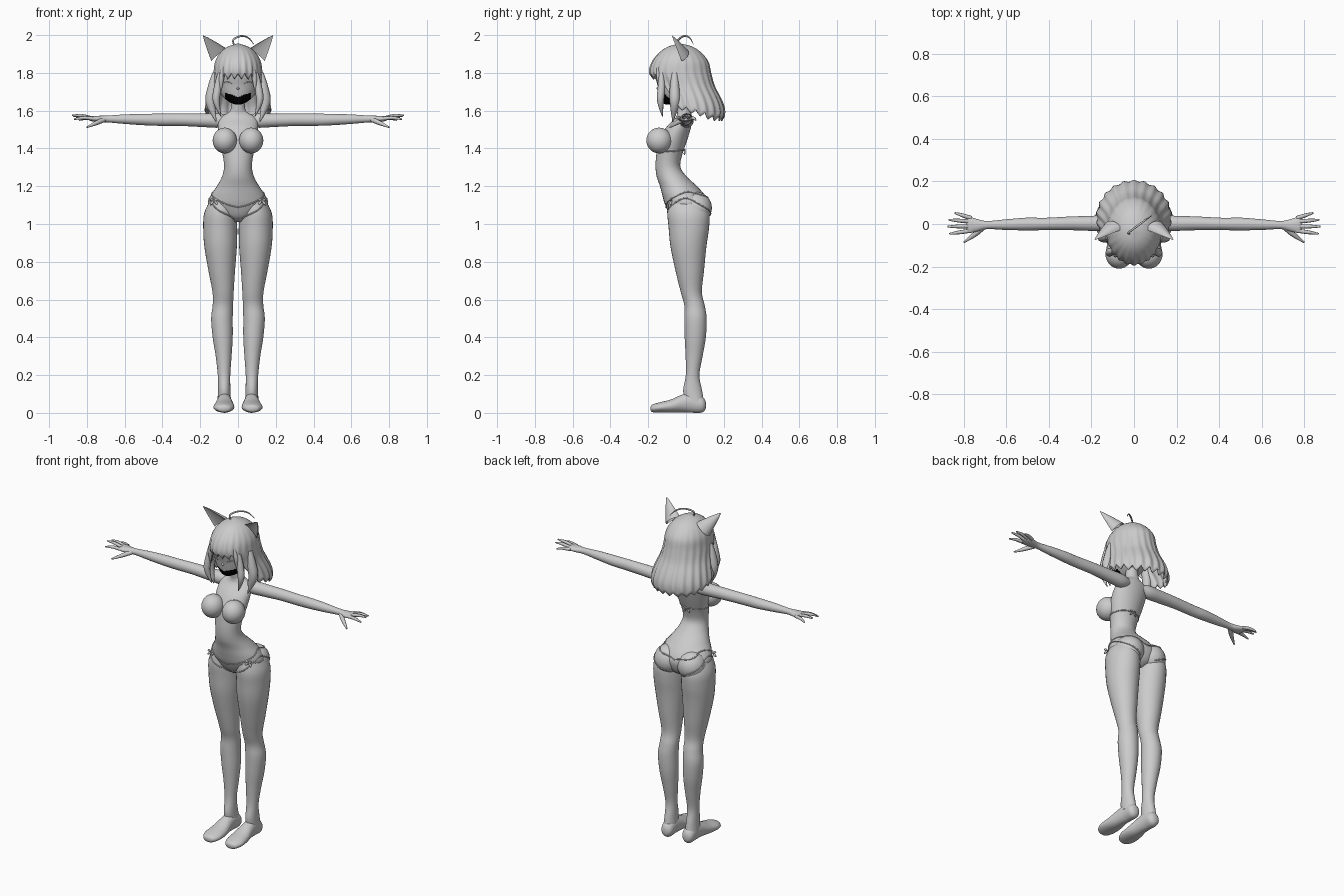
import bpy, bmesh, math
from mathutils import Vector
from mathutils.bvhtree import BVHTree

cube = bpy.data.objects.get("Cube")
if cube:
    bpy.data.objects.remove(cube, do_unlink=True)


def material(name, rgb):
    m = bpy.data.materials.new(name)
    m.use_nodes = True
    m.diffuse_color = (*rgb, 1)
    m.node_tree.nodes["Principled BSDF"].inputs["Base Color"].default_value = (*rgb, 1)
    return m


GREY = material("soft grey", (0.6, 0.6, 0.6))
BLACK = material("black", (0, 0, 0))


def smooth_rows(rows, steps=5):
    """Catmull-Rom interpolation between cross-section rows."""
    out = []
    for i in range(len(rows) - 1):
        p = [rows[max(0, min(len(rows) - 1, i + k))] for k in (-1, 0, 1, 2)]
        for s in range(steps):
            t = s / steps
            out.append([0.5 * (2 * b + (c - a) * t + (2 * a - 5 * b + 4 * c - d) * t * t
                               + (3 * b - a - 3 * c + d) * t ** 3) for a, b, c, d in zip(*p)])
    return out + [list(rows[-1])]


def finish(name, bm, mirror=False, angle=50):
    bmesh.ops.recalc_face_normals(bm, faces=bm.faces)
    me = bpy.data.meshes.new(name)
    bm.to_mesh(me)
    bm.free()
    me.materials.append(GREY)
    ob = bpy.data.objects.new(name, me)
    bpy.context.collection.objects.link(ob)
    bpy.ops.object.select_all(action="DESELECT")
    bpy.context.view_layer.objects.active = ob
    ob.select_set(True)
    bpy.ops.object.shade_smooth_by_angle(angle=math.radians(angle))
    if mirror:
        add_mirror(ob)
    return ob


def add_mirror(ob):
    mod = ob.modifiers.new("mirror", "MIRROR")
    mod.use_mirror_merge = False


def loft(name, rows, axis="z", mirror=False, seg=32, steps=5):
    """Elliptical rings along an axis: position, two centre values, two radii."""
    bm, rings = bmesh.new(), []
    for t, c, d, r, q in smooth_rows(rows, steps):
        ring = []
        for i in range(seg):
            a = math.tau * i / seg
            u, v = c + r * math.sin(a), d - q * math.cos(a)
            ring.append(bm.verts.new({"z": (u, v, t), "x": (t, u, v), "y": (u, t, v)}[axis]))
        rings.append(ring)
    for lo, hi in zip(rings, rings[1:]):
        for i in range(seg):
            j = (i + 1) % seg
            bm.faces.new((lo[i], lo[j], hi[j], hi[i]))
    bm.faces.new(rings[0])
    bm.faces.new(rings[-1])
    return finish(name, bm, mirror)


def ball(name, centre, scale, mirror=True):
    bm = bmesh.new()
    bmesh.ops.create_uvsphere(bm, u_segments=32, v_segments=20, radius=1)
    bmesh.ops.scale(bm, vec=scale, verts=bm.verts)
    bmesh.ops.translate(bm, vec=centre, verts=bm.verts)
    return finish(name, bm, mirror)


def tube(name, points, radii, mirror=True, cyclic=False):
    """Tapered round strand through the points."""
    cu = bpy.data.curves.new(name, "CURVE")
    cu.dimensions = "3D"
    cu.bevel_depth, cu.bevel_resolution, cu.use_fill_caps = 1, 2, True
    sp = cu.splines.new("POLY")
    data = smooth_rows([(*p, r) for p, r in zip(points, radii)], 4)
    sp.points.add(len(data) - 1)
    for pt, (x, y, z, r) in zip(sp.points, data):
        pt.co, pt.radius = (x, y, z, 1), max(r, 0.0005)
    sp.use_smooth = True
    sp.use_cyclic_u = cyclic
    cu.materials.append(GREY)
    ob = bpy.data.objects.new(name, cu)
    bpy.context.collection.objects.link(ob)
    if mirror:
        add_mirror(ob)
    return ob


# Body
torso = loft("torso", [
    (1.01, 0, 0.01, 0.03, 0.05), (1.04, 0, 0.01, 0.1, 0.09), (1.1, 0, 0.005, 0.158, 0.115),
    (1.15, 0, -0.012, 0.145, 0.113), (1.2, 0, -0.04, 0.112, 0.098), (1.25, 0, -0.075, 0.085, 0.08),
    (1.3, 0, -0.095, 0.074, 0.066), (1.36, 0, -0.09, 0.08, 0.068), (1.44, 0, -0.07, 0.098, 0.075),
    (1.51, 0, -0.04, 0.105, 0.066), (1.56, 0, -0.012, 0.098, 0.045), (1.585, 0, -0.01, 0.06, 0.037),
    (1.61, 0, -0.015, 0.038, 0.034), (1.7, 0, -0.025, 0.035, 0.034)])
ball("bust", (0.07, -0.142, 1.442), (0.064, 0.068, 0.068))
seat = ball("seat", (0.078, 0.052, 1.085), (0.083, 0.085, 0.085))
leg = loft("leg", [
    (0.06, 0.073, 0.045, 0.036, 0.05), (0.12, 0.073, 0.035, 0.033, 0.05), (0.2, 0.074, 0.035, 0.033, 0.036),
    (0.3, 0.076, 0.043, 0.042, 0.045), (0.4, 0.081, 0.049, 0.053, 0.056), (0.5, 0.085, 0.05, 0.057, 0.059),
    (0.57, 0.08, 0.045, 0.054, 0.054), (0.64, 0.079, 0.028, 0.056, 0.056), (0.75, 0.086, 0.02, 0.07, 0.075),
    (0.88, 0.092, 0.013, 0.086, 0.095), (0.98, 0.094, 0.015, 0.09, 0.107),
    (1.06, 0.093, 0.012, 0.085, 0.11), (1.14, 0.08, 0.0, 0.06, 0.085)], mirror=True)
loft("foot", [
    (-0.188, 0.075, 0.024, 0.012, 0.008), (-0.178, 0.075, 0.024, 0.036, 0.02), (-0.14, 0.075, 0.029, 0.054, 0.027),
    (-0.08, 0.073, 0.036, 0.052, 0.035), (-0.02, 0.072, 0.05, 0.042, 0.047), (0.03, 0.071, 0.055, 0.037, 0.054),
    (0.08, 0.071, 0.046, 0.036, 0.045), (0.1, 0.071, 0.042, 0.024, 0.028), (0.106, 0.071, 0.04, 0.008, 0.01)],
    axis="y", mirror=True)

# Arms and hands
loft("arm", [
    (0.05, 0.003, 1.55, 0.025, 0.025), (0.1, 0.003, 1.548, 0.037, 0.038), (0.18, 0.003, 1.549, 0.036, 0.036),
    (0.3, 0.003, 1.552, 0.032, 0.033), (0.42, 0, 1.552, 0.029, 0.032), (0.5, 0, 1.553, 0.03, 0.03),
    (0.6, -0.003, 1.555, 0.025, 0.025), (0.69, -0.005, 1.556, 0.019, 0.018), (0.74, -0.006, 1.556, 0.03, 0.017),
    (0.775, -0.004, 1.558, 0.038, 0.014), (0.79, -0.002, 1.558, 0.03, 0.009)], axis="x", mirror=True, seg=24)
for finger, y0, tip in (("index", -0.031, (0.868, -0.046, 1.555)), ("middle", -0.011, (0.878, -0.012, 1.575)),
                        ("ring", 0.011, (0.872, 0.02, 1.57)), ("little", 0.028, (0.842, 0.052, 1.55))):
    base = Vector((0.765, y0, 1.558))
    mid = base.lerp(Vector(tip), 0.55) + Vector((0, 0, 0.006))
    tube(finger + "_finger", [base, mid, tip], [0.01, 0.009, 0.004])
tube("thumb", [(0.71, -0.015, 1.552), (0.75, -0.05, 1.535), (0.8, -0.086, 1.512)], [0.014, 0.012, 0.004])

# Swimwear edges, laid on the body surface
trees = []
for part in (torso, seat, leg):
    me = part.data
    trees.append(BVHTree.FromPolygons([v.co for v in me.vertices], [p.vertices[:] for p in me.polygons]))


def on_body(angle, z, cy):
    origin = Vector((math.sin(angle) * 0.5, cy - math.cos(angle) * 0.5, z))
    way = Vector((0, cy, z)) - origin
    hits = [h for h in (t.ray_cast(origin, way.normalized()) for t in trees) if h[0]]
    return min(hits, key=lambda h: h[3])[0] if hits else Vector((0, cy, z))


def edge(name, path, cy, r=0.0035):
    pts = [on_body(a, z, cy) for a, z in smooth_rows(path, 6)]
    tube(name, pts, [r] * len(pts))


edge("brief_waist_edge", [(0, 1.088), (0.5, 1.105), (1.1, 1.145), (1.57, 1.17), (2.2, 1.15), (math.pi, 1.12)], 0.01)
edge("brief_leg_edge", [(0.3, 1.03), (0.7, 1.065), (1.2, 1.12), (1.57, 1.135), (2.1, 1.09), (2.7, 1.04)], 0.01)
edge("top_band", [(0.6, 1.39), (1.57, 1.385), (2.4, 1.39), (math.pi, 1.39)], -0.08)


def bow(name, c, r, mirror):
    for side in (-1, 1):
        for k, drop in (("loop", 0.004), ("tail", -0.024)):
            end = c + Vector((side * 0.02, -0.004, drop))
            tube(name + "_" + k, [c, c.lerp(end, 0.6), end], [r * 0.4, r, r * 0.5], mirror)


bow("hip_bow", on_body(0.98, 1.125, 0.01) + Vector((0.003, -0.005, 0)), 0.007, True)
bow("back_bow", on_body(math.pi, 1.39, -0.08) + Vector((0, 0.008, 0)), 0.005, False)

# Head, with the dark open mouth picked by position
head = loft("head", [
    (1.632, 0, -0.085, 0.012, 0.02), (1.645, 0, -0.075, 0.045, 0.055), (1.68, 0, -0.055, 0.085, 0.085),
    (1.73, 0, -0.045, 0.107, 0.105), (1.8, 0, -0.04, 0.115, 0.125), (1.88, 0, -0.035, 0.09, 0.11),
    (1.93, 0, -0.03, 0.04, 0.05)], seg=96, steps=10)
head.data.materials.append(BLACK)
for p in head.data.polygons:
    x, y, z = p.center
    if y < -0.06 and abs(x) < 0.068 and z < 1.672 + abs(x) * 0.35:
        p.material_index = 1
ball("nose", (0, -0.148, 1.718), (0.007, 0.008, 0.007), False)
tube("eyelash", [(0.03, -0.153, 1.74), (0.055, -0.146, 1.752), (0.085, -0.118, 1.745)], [0.001, 0.003, 0.001])

# Hair shell with a jagged hem
profile = smooth_rows([
    (1.955, -0.03, 0.004, 0.004), (1.94, -0.03, 0.052, 0.062), (1.91, -0.03, 0.092, 0.108),
    (1.86, -0.03, 0.121, 0.148), (1.8, -0.03, 0.13, 0.162), (1.73, -0.006, 0.14, 0.157),
    (1.66, 0.018, 0.163, 0.168), (1.6, 0.028, 0.175, 0.176), (1.52, 0.026, 0.17, 0.168)], 8)


def hair_ring(z):
    for p, q in zip(profile, profile[1:]):
        if p[0] >= z >= q[0]:
            t = (p[0] - z) / (p[0] - q[0])
            return [a + (b - a) * t for a, b in zip(p[1:], q[1:])]
    return profile[-1][1:]


def hem(a):
    f = abs(a)
    tooth = abs((f * 22 / math.tau) % 1 * 2 - 1)
    if f < 0.62:
        return 1.765 + 0.035 * tooth
    drop = min(1, (f - 0.62) / 0.6)
    back = max(0, min(1, (f - 1.3) / 1.0))
    return 1.77 - 0.17 * drop - 0.055 * back + 0.028 * tooth


bm = bmesh.new()
SEG, ROWS = 176, 26
grid = []
for j in range(ROWS + 1):
    s = (j / ROWS) ** 1.5
    ring = []
    for i in range(SEG):
        a = math.tau * i / SEG - math.pi
        z = 1.955 + (hem(a) - 1.955) * s
        cy, rx, ry = hair_ring(z)
        flute = 1 + 0.025 * s * math.cos(a * 22)
        ring.append(bm.verts.new((rx * flute * math.sin(a), cy - ry * flute * math.cos(a), z)))
    grid.append(ring)
for up, low in zip(grid, grid[1:]):
    for i in range(SEG):
        j = (i + 1) % SEG
        bm.faces.new((up[i], up[j], low[j], low[i]))
bm.faces.new(grid[0])
hair = finish("hair", bm)
shell = hair.modifiers.new("thickness", "SOLIDIFY")
shell.thickness, shell.offset = 0.008, -1

# Loose locks and the curl on top
tube("front_lock", [(0.095, -0.13, 1.8), (0.108, -0.13, 1.72), (0.115, -0.135, 1.65), (0.09, -0.125, 1.57)],
     [0.012, 0.02, 0.018, 0.002])
tube("side_lock", [(0.12, -0.06, 1.8), (0.135, -0.06, 1.72), (0.145, -0.06, 1.64), (0.115, -0.07, 1.54)],
     [0.015, 0.026, 0.026, 0.002])
tube("fringe_lock", [(0.075, -0.145, 1.83), (0.088, -0.142, 1.77), (0.09, -0.138, 1.7)], [0.01, 0.014, 0.002])
tube("top_curl", [(-0.02, -0.045, 1.945), (-0.025, -0.04, 1.975), (0.015, -0.01, 1.995), (0.055, 0.02, 1.985),
                  (0.085, 0.04, 1.95)], [0.004, 0.005, 0.005, 0.004, 0.001], False)

# Pointed ears, hollowed at the front
bm = bmesh.new()
base, tip = Vector((0.1, -0.025, 1.895)), Vector((0.185, -0.075, 1.998))
out = (tip - base).normalized()
wide = Vector((0.66, 0.1, -0.75))
wide = (wide - out * wide.dot(out)).normalized()
front = out.cross(wide)
if front.y > 0:
    front = -front
ears = []
for k in range(7):
    t = k / 6
    size = (1 - t) ** 0.85 + 0.01
    ring = []
    for i in range(24):
        a = math.tau * i / 24
        depth = math.sin(a) * (-0.3 if math.sin(a) > 0 else 1)
        ring.append(bm.verts.new(base.lerp(tip, t) + size * (wide * 0.052 * math.cos(a) + front * 0.042 * depth)))
    ears.append(ring)
for lo, hi in zip(ears, ears[1:]):
    for i in range(24):
        bm.faces.new((lo[i], lo[(i + 1) % 24], hi[(i + 1) % 24], hi[i]))
bm.faces.new(ears[-1])
finish("ear", bm, True, 40)
